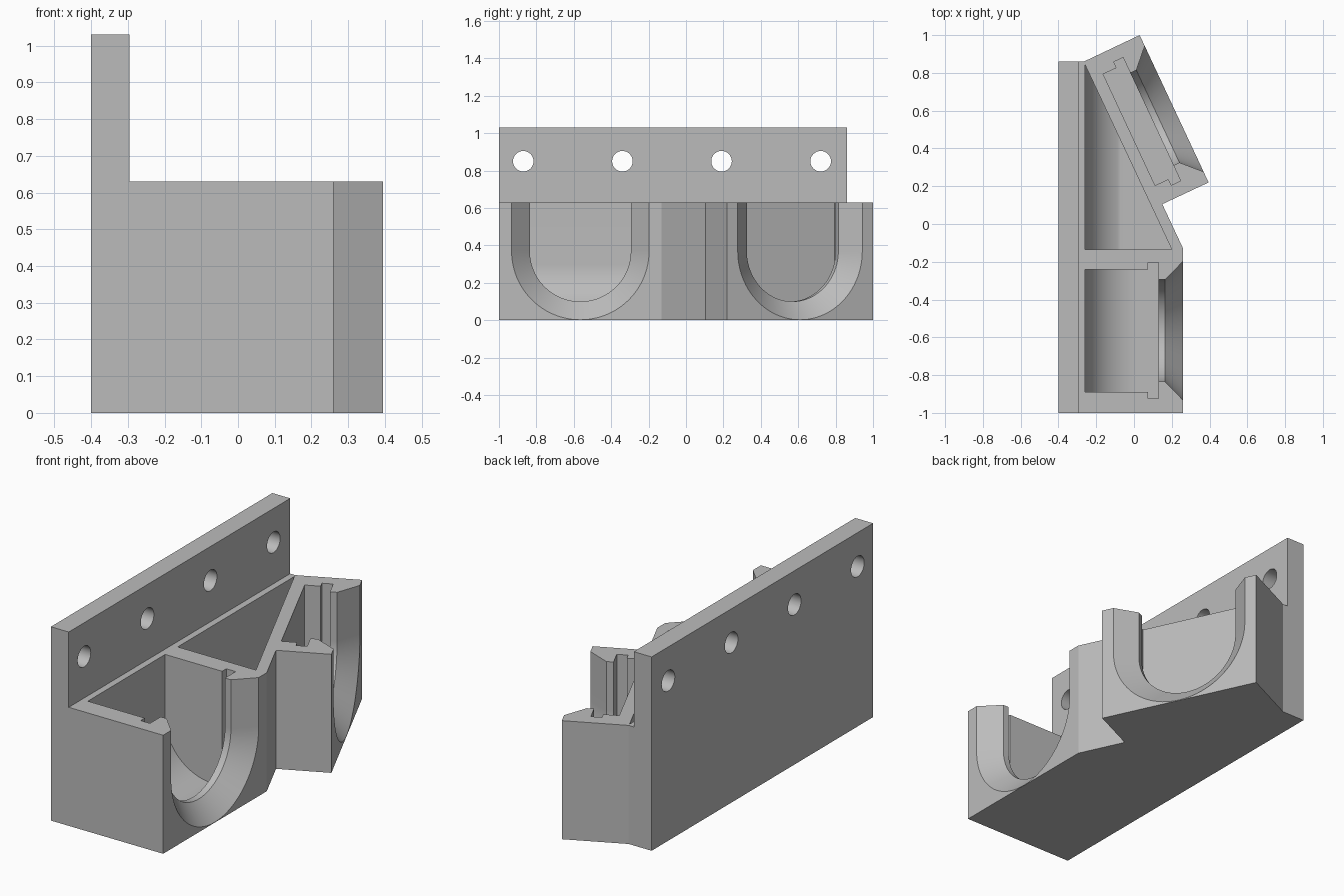
import bpy, bmesh, math
from mathutils import Matrix, Vector

cube = bpy.data.objects.get("Cube")
if cube:
    bpy.data.objects.remove(cube)

mat = bpy.data.materials.new("plain grey")
mat.use_nodes = True
grey = (0.5, 0.5, 0.5, 1)
mat.diffuse_color = grey
mat.node_tree.nodes["Principled BSDF"].inputs["Base Color"].default_value = grey

TOP = 0.63      # height of the holder block
ABOVE = 0.8     # cutters reach past the top
FLOOR = 0.02


def loft(name, rings, matrix=Matrix()):
    """Closed solid through matching rings of points."""
    bm = bmesh.new()
    loops = [[bm.verts.new(matrix @ Vector(p)) for p in ring] for ring in rings]
    bm.faces.new(loops[0])
    bm.faces.new(loops[-1])
    n = len(loops[0])
    for a, b in zip(loops, loops[1:]):
        for i in range(n):
            j = (i + 1) % n
            bm.faces.new((a[i], a[j], b[j], b[i]))
    bmesh.ops.recalc_face_normals(bm, faces=bm.faces)
    mesh = bpy.data.meshes.new(name)
    bm.to_mesh(mesh)
    bm.free()
    mesh.materials.append(mat)
    ob = bpy.data.objects.new(name, mesh)
    bpy.context.collection.objects.link(ob)
    return ob


def prism(name, outline, z0, z1):
    return loft(name, [[(x, y, z) for x, y in outline] for z in (z0, z1)])


def box(name, x0, x1, y0, y1, z0, z1, matrix=Matrix()):
    outline = [(x0, y0), (x1, y0), (x1, y1), (x0, y1)]
    return loft(name, [[(x, y, z) for x, y in outline] for z in (z0, z1)], matrix)


def combine(target, tool, operation):
    mod = target.modifiers.new("combine", 'BOOLEAN')
    mod.operation = operation
    mod.solver = 'EXACT'
    mod.object = tool
    bpy.context.view_layer.objects.active = target
    bpy.ops.object.modifier_apply(modifier=mod.name)
    bpy.data.objects.remove(tool)


def cut(tool):
    combine(bracket, tool, 'DIFFERENCE')


def arc(cx, cz, r, a0, a1, n):
    return [(cx + r * math.cos(math.radians(a0 + (a1 - a0) * i / n)),
             cz + r * math.sin(math.radians(a0 + (a1 - a0) * i / n)))
            for i in range(n + 1)]


def scoop(back, front, radius):
    """Side profile of a pocket whose back wall rounds into the floor."""
    curve = arc(back + radius, FLOOR + radius, radius, 180, 270, 24)
    return [(back, ABOVE)] + curve + [(front, FLOOR), (front, ABOVE)]


def u_ring(d, r):
    """U-shaped section, open at the top, at depth d."""
    pts = arc(0, 0.37, r, 180, 360, 48)
    return [(d, s, z) for s, z in [(-r, ABOVE)] + pts + [(r, ABOVE)]]


# Holder block with its angled wing, and the mounting plate behind it
bracket = prism("wall_bracket", [(-0.4, -1), (0.26, -1), (0.26, -0.13), (0.15, 0.105),
                                 (0.395, 0.22), (0.03, 1), (-0.265, 0.86), (-0.4, 0.86)], 0, TOP)
combine(bracket, box("mounting_plate", -0.4, -0.295, -1, 0.86, 0, 1.03), 'UNION')

# Screw holes
for i in range(4):
    y = -0.87 + 0.53 * i
    ring = arc(y, 0.85, 0.055, 0, 360, 32)[:-1]
    cut(loft("screw_hole", [[(x, p, z) for p, z in ring] for x in (-0.5, -0.2)]))

# Triangular hollow between the two holders, with a rounded back
hollow = loft("hollow", [[(x, y, z) for x, z in scoop(-0.26, 0.3, 0.28)] for y in (-0.135, 0.9)])
combine(hollow, prism("hollow_limit", [(-0.26, -0.135), (0.2, -0.135), (-0.26, 0.845)],
                      0.035, ABOVE), 'INTERSECT')
cut(hollow)

# Two holders: pocket, side grooves and flared U-shaped opening
for centre, angle, back in (((0.26, -0.565, 0), 0, -0.52), ((0.2125, 0.61, 0), 25, -0.263)):
    place = Matrix.Translation(centre) @ Matrix.Rotation(math.radians(angle), 4, 'Z')
    if angle:
        cut(box("pocket", back, -0.13, -0.325, 0.325, FLOOR, ABOVE, place))
    else:
        cut(loft("pocket", [[(d, s, z) for d, z in scoop(back, -0.13, 0.28)]
                            for s in (-0.325, 0.325)], place))
    cut(box("groove", -0.185, -0.13, -0.36, 0.36, FLOOR, ABOVE, place))
    cut(loft("opening", [u_ring(-0.15, 0.27), u_ring(-0.095, 0.27), u_ring(0.01, 0.378)], place))

# Smooth curves, crisp edges
bpy.ops.object.select_all(action='DESELECT')
bracket.select_set(True)
bpy.context.view_layer.objects.active = bracket
bpy.ops.object.shade_smooth_by_angle(angle=math.radians(25))
normals = bracket.modifiers.new("even_normals", 'WEIGHTED_NORMAL')
normals.keep_sharp = True
